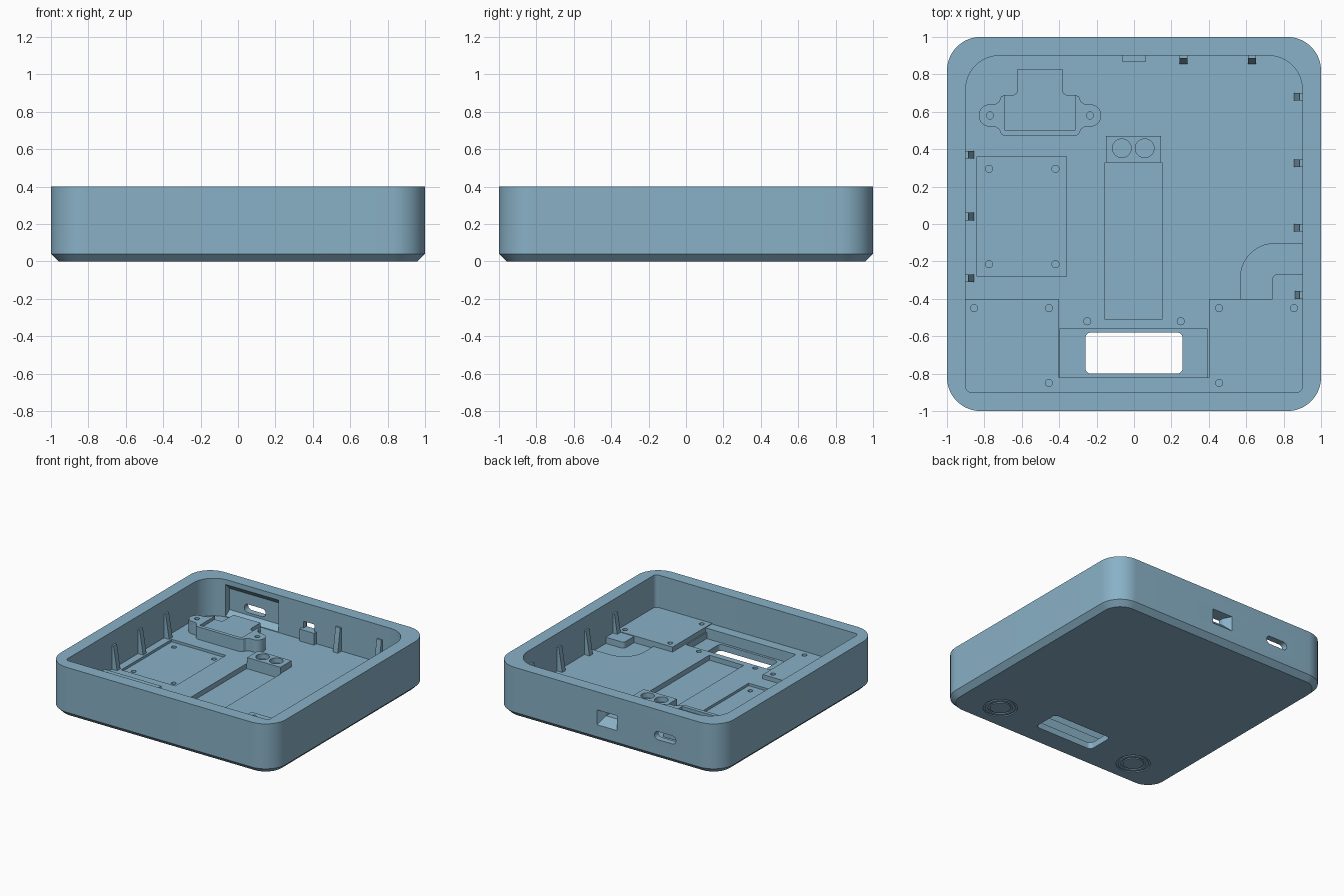
import bpy, bmesh, math

if "Cube" in bpy.data.objects:
    bpy.data.objects.remove(bpy.data.objects["Cube"])

blue = bpy.data.materials.new("dusty blue plastic")
blue.diffuse_color = (0.25, 0.44, 0.57, 1)
blue.use_nodes = True
blue.node_tree.nodes["Principled BSDF"].inputs["Base Color"].default_value = blue.diffuse_color


def rrect(x0, x1, y0, y1, front=0.0, back=None, n=10):
    """Rectangle outline with separate corner radii at its low and high ends."""
    back = front if back is None else back
    pts = []
    for cx, cy, sx, sy, r, a in ((x1, y0, -1, 1, front, -90), (x1, y1, -1, -1, back, 0),
                                 (x0, y1, 1, -1, back, 90), (x0, y0, 1, 1, front, 180)):
        if r == 0:
            pts.append((cx, cy))
            continue
        for i in range(n + 1):
            t = math.radians(a + 90 * i / n)
            pts.append((cx + sx * r + r * math.cos(t), cy + sy * r + r * math.sin(t)))
    return pts


def arc(cx, cy, r, a0, a1, n=12):
    return [(cx + r * math.cos(math.radians(a0 + (a1 - a0) * i / n)),
             cy + r * math.sin(math.radians(a0 + (a1 - a0) * i / n))) for i in range(n + 1)]


def disc(cx, cy, r, n=24):
    return arc(cx, cy, r, 0, 360, n)[:-1]


def loft(name, rings, axis="z"):
    """Solid through a stack of (outline, level) rings along an axis."""
    place = {"z": lambda u, v, w: (u, v, w), "y": lambda u, v, w: (u, w, v),
             "x": lambda u, v, w: (w, u, v)}[axis]
    bm = bmesh.new()
    loops = [[bm.verts.new(place(u, v, w)) for u, v in pts] for pts, w in rings]
    for a, b in zip(loops, loops[1:]):
        for i in range(len(a)):
            j = (i + 1) % len(a)
            bm.faces.new((a[i], a[j], b[j], b[i]))
    bm.faces.new(loops[0])
    bm.faces.new(loops[-1])
    bmesh.ops.recalc_face_normals(bm, faces=bm.faces)
    me = bpy.data.meshes.new(name)
    bm.to_mesh(me)
    bm.free()
    me.materials.append(blue)
    ob = bpy.data.objects.new(name, me)
    bpy.context.collection.objects.link(ob)
    return ob


def prism(name, pts, a, b, axis="z"):
    return loft(name, [(pts, a), (pts, b)], axis)


def cut(target, cutter):
    cutter.hide_render = True
    bpy.context.view_layer.objects.active = target
    mod = target.modifiers.new("cut", "BOOLEAN")
    mod.operation, mod.solver, mod.object = "DIFFERENCE", "EXACT", cutter
    bpy.ops.object.modifier_apply(modifier=mod.name)
    bpy.data.objects.remove(cutter)


def dig(target, pts, a, b, axis="z"):
    cut(target, prism("cutter", pts, a, b, axis))


FLOOR = 0.10

# Tray shell with chamfered underside
full = rrect(-1, 1, -1, 1, 0.18, n=16)
tray = loft("tray", [(rrect(-0.96, 0.96, -0.96, 0.96, 0.14, n=16), 0), (full, 0.04), (full, 0.4)])
dig(tray, rrect(-0.9, 0.9, -0.9, 0.9, 0.03, 0.18, n=14), FLOOR, 0.5)

# Floor recesses: long channel, board bed, display bed, curved corner bed
dig(tray, rrect(-0.155, 0.15, -0.51, 0.33), 0.06, 0.2)
dig(tray, rrect(-0.84, -0.36, -0.28, 0.36), 0.08, 0.2)
dig(tray, rrect(-0.395, 0.39, -0.82, -0.56), 0.05, 0.2)
dig(tray, [(0.9, -0.4), (0.9, -0.105)] + arc(0.75, -0.285, 0.18, 90, 180) + [(0.57, -0.4)], 0.085, 0.2)

# Display window through the floor
dig(tray, rrect(-0.26, 0.26, -0.8, -0.58, 0.03), -0.1, 0.2)

# Screw holes in the floor
for x, y in ((-0.775, 0.295), (-0.42, 0.295), (-0.775, -0.215), (-0.42, -0.215),
             (-0.25, -0.52), (0.25, -0.52)):
    dig(tray, disc(x, y, 0.019, 16), 0.05, 0.2)

# Ring grooves under the front corners
for x in (-0.63, 0.63):
    for r in (0.125, 0.09):
        ring = prism("ring_cutter", disc(x, -0.76, r, 32), -0.05, 0.008)
        cut(ring, prism("core", disc(x, -0.76, r - 0.014, 32), -0.1, 0.1))
        cut(tray, ring)

# Back wall: inner pocket, rounded slot and funnel port
dig(tray, [(0.88, 0.105), (0.9, 0.105), (0.95, 0.14), (0.95, 0.31), (0.9, 0.36), (0.88, 0.36)],
    -0.74, -0.27, "x")
dig(tray, rrect(-0.61, -0.42, 0.16, 0.225, 0.032, n=6), 0.85, 1.1, "y")
small = rrect(-0.05, 0.05, 0.195, 0.25)
cut(tray, loft("port_cutter", [(small, 0.85), (small, 0.94),
                               (rrect(-0.09, 0.09, 0.135, 0.255), 1.001)], "y"))

# Raised front pads with screw holes
left_pad = prism("left_pad", [(-0.92, -0.4), (-0.4, -0.4), (-0.4, -0.82), (0.41, -0.82),
                              (0.41, -0.92), (-0.92, -0.92)], 0.05, 0.134)
right_pad = prism("right_pad", rrect(0.4, 0.92, -0.92, -0.4), 0.05, 0.14)
for pad, s in ((left_pad, -1), (right_pad, 1)):
    for x, y in ((0.455, -0.45), (0.855, -0.45), (0.455, -0.85)):
        dig(pad, disc(s * x, y, 0.019, 16), 0.1, 0.2)

# Corner block beside the right pad
corner_block = prism("corner_block", rrect(0.74, 0.92, -0.41, -0.27, 0, 0.025), 0.05, 0.135)

# Terminal block with two round sockets
terminal = prism("terminal_block", rrect(-0.15, 0.145, 0.33, 0.47), 0.05, 0.15)
for x in (-0.065, 0.057):
    dig(terminal, disc(x, 0.405, 0.05, 32), 0.11, 0.2)

# Eared bracket with an open pocket
half = ([(0.19, 0.47), (0.208, 0.482), (0.218, 0.505), (0.24, 0.52)]
        + arc(0.2675, 0.58, 0.06, -90, 90, 14)
        + [(0.24, 0.64), (0.218, 0.655), (0.208, 0.68), (0.19, 0.69),
           (0.14, 0.69), (0.125, 0.7), (0.12, 0.715), (0.12, 0.83)])
CX = -0.5025
outline = [(CX + x, y) for x, y in half] + [(CX - x, y) for x, y in reversed(half)]
bracket = prism("eared_bracket", outline, 0.08, 0.2)
dig(bracket, rrect(CX - 0.186, CX + 0.186, 0.5, 0.9), 0.175, 0.3)
for s in (-1, 1):
    dig(bracket, disc(CX + s * 0.2675, 0.58, 0.019, 16), 0.13, 0.3)

# Tapered ribs along the left, right and back walls
def rib(name, side, pos, axis):
    prof = [(side * w, z) for w, z in ((0.91, 0.08), (0.855, 0.08), (0.855, FLOOR),
                                       (0.886, 0.29), (0.91, 0.29))]
    prism(name, prof, pos - 0.021, pos + 0.021, axis)


for y in (0.37, 0.04, -0.29):
    rib("left_rib", -1, y, "y")
for y in (0.68, 0.325, -0.02, -0.38):
    rib("right_rib", 1, y, "y")
for x in (0.265, 0.63):
    rib("back_rib", 1, x, "x")

# Small shelf below the port
prism("port_shelf", rrect(-0.065, 0.065, 0.87, 0.91), 0.08, 0.195)

# Smooth the rounded walls and keep hard edges
for ob in list(bpy.context.scene.objects):
    bpy.ops.object.select_all(action="DESELECT")
    ob.select_set(True)
    bpy.context.view_layer.objects.active = ob
    bpy.ops.object.shade_smooth_by_angle(angle=math.radians(30))
